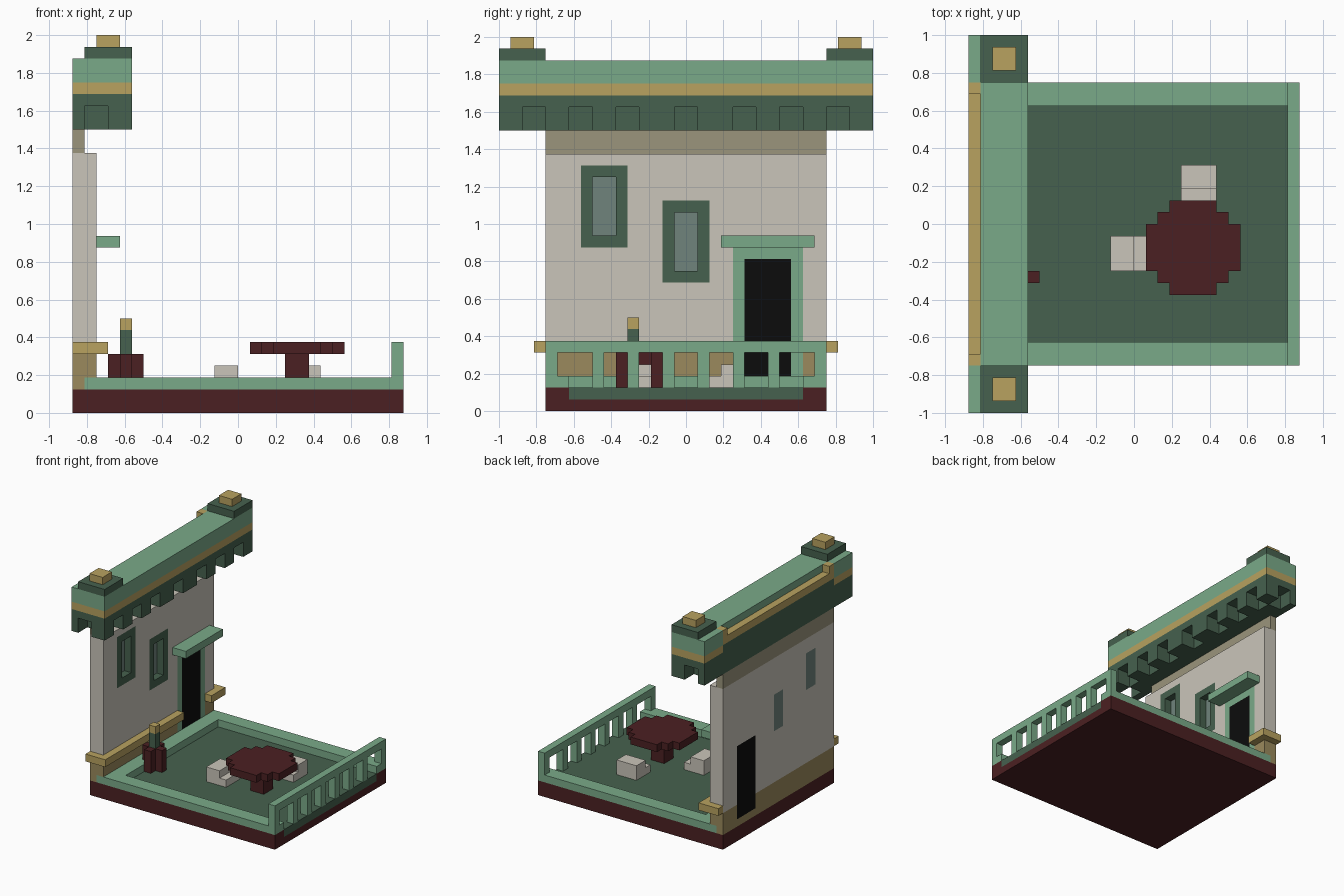
import bpy, bmesh
from itertools import product

if "Cube" in bpy.data.objects:
    bpy.data.objects.remove(bpy.data.objects["Cube"])

U = 1 / 16  # block size; all coordinates below are in blocks


def material(name, r, g, b):
    lin = [((c / 255 + 0.055) / 1.055) ** 2.4 if c > 10 else c / 255 / 12.92 for c in (r, g, b)]
    m = bpy.data.materials.new(name)
    m.diffuse_color = (*lin, 1)
    m.use_nodes = True
    m.node_tree.nodes["Principled BSDF"].inputs["Base Color"].default_value = m.diffuse_color
    return m


RED = material("dark red", 75, 32, 34)
DARK = material("dark green", 70, 97, 78)
LIGHT = material("light green", 122, 170, 137)
GOLD = material("gold", 184, 162, 96)
BEIGE = material("beige", 202, 197, 186)
STONE = material("grey brown", 155, 149, 124)
PLINTH = material("brown", 155, 138, 93)
BLACK = material("black", 12, 12, 12)
GLASS = material("grey glass", 112, 132, 124)


def part(name, *boxes):
    """Solid from boxes (mat, x0, x1, y0, y1, z0, z1); later boxes override, None carves."""
    cuts = [sorted({v for b in boxes for v in b[1 + 2 * a:3 + 2 * a]}) for a in range(3)]
    cell = {}
    for idx in product(*(range(len(c) - 1) for c in cuts)):
        mid = [(cuts[a][idx[a]] + cuts[a][idx[a] + 1]) / 2 for a in range(3)]
        for b in boxes:
            if all(b[1 + 2 * a] < mid[a] < b[2 + 2 * a] for a in range(3)):
                cell[idx] = b[0]
    mats = []
    bm = bmesh.new()
    verts = {}

    def vert(k):
        if k not in verts:
            verts[k] = bm.verts.new([cuts[a][k[a]] * U for a in range(3)])
        return verts[k]

    for idx, mat in cell.items():
        if mat is None:
            continue
        if mat not in mats:
            mats.append(mat)
        for a, s in product(range(3), (0, 1)):
            n = list(idx)
            n[a] += 2 * s - 1
            if cell.get(tuple(n)) is not None:
                continue
            b, c = (a + 1) % 3, (a + 2) % 3
            ring = []
            for i, j in ((0, 0), (1, 0), (1, 1), (0, 1)):
                k = list(idx)
                k[a] += s
                k[b] += i
                k[c] += j
                ring.append(vert(tuple(k)))
            f = bm.faces.new(ring if s else ring[::-1])
            f.material_index = mats.index(mat)
    me = bpy.data.meshes.new(name)
    bm.to_mesh(me)
    bm.free()
    for m in mats:
        me.materials.append(m)
    ob = bpy.data.objects.new(name, me)
    bpy.context.collection.objects.link(ob)
    return ob


# Base slab with inlaid floor, raised rim round three sides
part("base",
     (RED, -14, 14, -12, 12, 0, 2),
     (DARK, -12, 14, -10, 10, 1, 2))
part("floor_rim",
     (LIGHT, -13, 14, -12, 12, 2, 3),
     (None, -10, 14, -10, 10, 2, 3))

# Balustrade along the right edge
rail = [(LIGHT, 13, 14, -12, 12, 5, 6)]
rail += [(LIGHT, 13, 14, y, y + 1, 3, 5) for y in (-12, 11)]
rail += [(LIGHT, 13, 14, y, y + 1, 2, 5) for y in (-8, -5, -2, 1, 4, 7)]
part("balustrade", *rail)


# Wall with recessed windows and a door
def window(y, z):
    return [(DARK, -13, -12, y, y + 4, z, z + 7),
            (None, -13, -12, y + 1, y + 3, z + 1, z + 6),
            (GLASS, -14, -13, y + 1, y + 3, z + 1, z + 6)]


part("wall",
     (PLINTH, -14, -12, -12, 12, 2, 5),
     (BEIGE, -14, -12, -12, 12, 5, 22),
     (STONE, -14, -13, -12, 12, 22, 24),
     (None, -13, -12, -12, 12, 2, 3),
     *window(-9, 14), *window(-2, 11),
     (LIGHT, -13, -12, 4, 10, 3, 14),
     (BLACK, -14, -12, 5, 9, 3, 13))
part("door_lintel", (LIGHT, -12, -10, 3, 11, 14, 15))

# Gold dado that wraps the wall ends and stops at the door
part("wall_trim",
     (GOLD, -14, -11, -13, 13, 5, 6),
     (None, -14, -12, -12, 12, 5, 6),
     (None, -12, -11, 4, 10, 5, 6))

# Cornice: dentils, bands, stepped gold ledge at the back
gaps = [(None, -11, -9, y, y + 2, 24, 26) for y in (-14, -10, -6, -1, 4, 8, 12)]
gaps += [(None, -13, -11, y, y + 2, 24, 26) for y in (-16, 14)]
part("cornice",
     (DARK, -14, -9, -16, 16, 24, 27),
     (GOLD, -14, -9, -16, 16, 27, 28),
     (LIGHT, -14, -9, -16, 16, 28, 30),
     (DARK, -14, -13, -12, 12, 27, 28),
     (GOLD, -14, -13, -12, 12, 28, 30),
     (None, -14, -13, -11, 11, 29, 30),
     *gaps)

# Pedestals on the cornice ends
for side, y in (("front", -14), ("back", 14)):
    part(side + "_finial",
         (DARK, -13, -9, y - 2, y + 2, 30, 31),
         (GOLD, -12, -10, y - 1, y + 1, 31, 32))

# Round table on a square leg
part("table",
     (RED, 3, 7, -6, 2, 5, 6),
     (RED, 2, 8, -5, 1, 5, 6),
     (RED, 1, 9, -4, 0, 5, 6),
     (RED, 4, 6, -3, -1, 2, 5))

# Stepped seats
part("left_seat", (BEIGE, -2, 0, -4, -1, 2, 4), (BEIGE, 0, 1, -4, -1, 2, 3))
part("back_seat", (BEIGE, 4, 7, 3, 5, 2, 4), (BEIGE, 4, 7, 2, 3, 2, 3))

# Cross-shaped pot with a small post
part("pot",
     (RED, -11, -8, -5, -4, 2, 5),
     (RED, -10, -9, -6, -3, 2, 5),
     (DARK, -10, -9, -5, -4, 5, 7),
     (GOLD, -10, -9, -5, -4, 7, 8))
